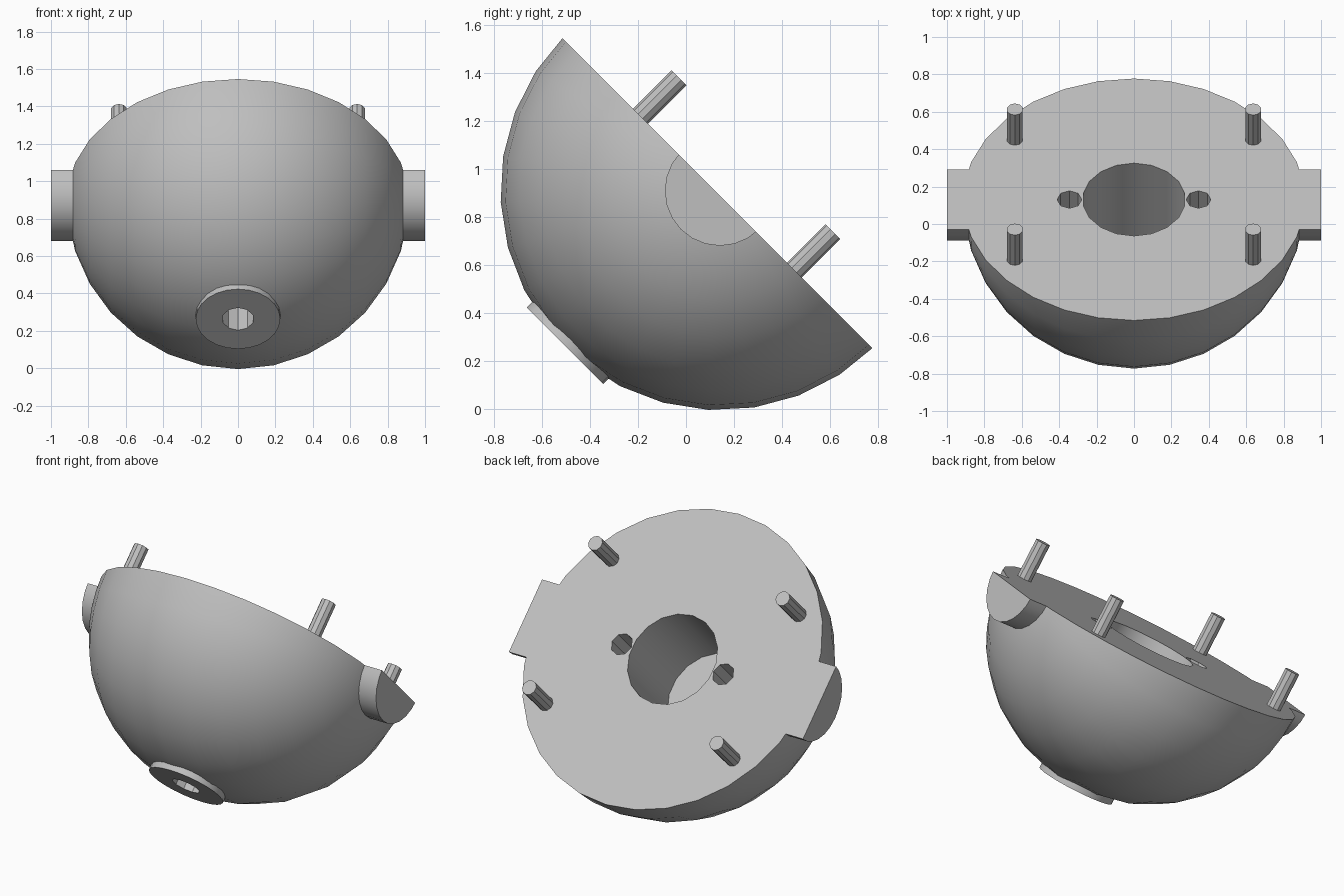
import bpy, bmesh, math
from mathutils import Matrix, Vector

if "Cube" in bpy.data.objects:
    bpy.data.objects.remove(bpy.data.objects["Cube"])

# One plain grey for everything
grey = bpy.data.materials.new("plain_grey")
grey.use_nodes = True
colour = (0.52, 0.52, 0.52, 1)
grey.diffuse_color = colour
grey.node_tree.nodes["Principled BSDF"].inputs["Base Color"].default_value = colour

# Local frame: the flat mounting face is z = 0, tilted 45 degrees towards the back
TILT = Matrix.Translation((0, 0.131, 0.9)) @ Matrix.Rotation(-math.pi / 4, 4, 'X')
RADIUS, LIFT, SEGMENTS = 0.916, 0.015, 30
AXLE_RADIUS = 0.23
BASE = -0.9


def finish(name, bm):
    bmesh.ops.recalc_face_normals(bm, faces=bm.faces)
    mesh = bpy.data.meshes.new(name)
    bm.to_mesh(mesh)
    bm.free()
    mesh.materials.append(grey)
    obj = bpy.data.objects.new(name, mesh)
    bpy.context.collection.objects.link(obj)
    obj.matrix_world = TILT
    return obj


def activate(obj):
    bpy.ops.object.select_all(action='DESELECT')
    obj.select_set(True)
    bpy.context.view_layer.objects.active = obj


def cylinder(bm, radius, start, end, x=0, y=0, sides=18, axis='Z'):
    """Cylinder from start to end along the chosen local axis."""
    place = Matrix.Translation((x, y, (start + end) / 2))
    if axis == 'X':
        place = (Matrix.Translation(((start + end) / 2, 0, LIFT))
                 @ Matrix.Rotation(math.pi / 2, 4, 'Y'))
    bmesh.ops.create_cone(bm, cap_ends=True, segments=sides, radius1=radius,
                          radius2=radius, depth=end - start, matrix=place)


def trim_top(bm):
    """Cut everything above the mounting face and close the cut."""
    geom = bm.verts[:] + bm.edges[:] + bm.faces[:]
    bmesh.ops.bisect_plane(bm, geom=geom, plane_co=(0, 0, 0), plane_no=(0, 0, 1),
                           clear_outer=True)
    bmesh.ops.holes_fill(bm, edges=bm.edges[:], sides=0)


def cut(obj, *shape, **options):
    """Subtract a cylinder from an object."""
    bm = bmesh.new()
    cylinder(bm, *shape, **options)
    cutter = finish("hole_cutter", bm)
    cutter.hide_render = True
    mod = obj.modifiers.new("hole", 'BOOLEAN')
    mod.operation = 'DIFFERENCE'
    mod.solver = 'EXACT'
    mod.object = cutter
    activate(obj)
    bpy.ops.object.modifier_apply(modifier=mod.name)
    bpy.data.objects.remove(cutter)


# Half-ball body, spun around the x axis with small flat poles
bm = bmesh.new()
step = 2 * math.pi / SEGMENTS
profile = [bm.verts.new((RADIUS * math.cos((i + 0.5) * step),
                         RADIUS * math.sin((i + 0.5) * step), 0))
           for i in range(SEGMENTS // 2)]
edges = [bm.edges.new(pair) for pair in zip(profile, profile[1:])]
bmesh.ops.spin(bm, geom=profile + edges, cent=(0, 0, 0), axis=(1, 0, 0),
               angle=2 * math.pi, steps=SEGMENTS)
bmesh.ops.remove_doubles(bm, verts=bm.verts[:], dist=0.0005)
bmesh.ops.holes_fill(bm, edges=bm.edges[:], sides=0)
bmesh.ops.translate(bm, verts=bm.verts[:], vec=Vector((0, 0, LIFT)))
trim_top(bm)
body = finish("half_ball_body", bm)

# Central pocket, two side screw holes and the bolt hole through the base
cut(body, 0.275, -0.55, 0.1)
for side in (-1, 1):
    cut(body, 0.066, -0.4, 0.1, x=side * 0.345, sides=8)
cut(body, 0.085, -1.1, -0.5, sides=10)

# Round washer face under the body
bm = bmesh.new()
cylinder(bm, 0.226, BASE, BASE + 0.06, sides=24)
washer = finish("base_washer", bm)
cut(washer, 0.085, -1.1, -0.5, sides=10)
parts = [body, washer]

# Axle stubs and mounting pins on both sides
for side, label in ((1, "left"), (-1, "right")):
    bm = bmesh.new()
    ends = sorted((side * 0.84, side * 1.0))
    cylinder(bm, AXLE_RADIUS, *ends, sides=24, axis='X')
    trim_top(bm)
    parts.append(finish(label + "_axle_stub", bm))
    for y, place in ((-0.454, "upper"), (0.454, "lower")):
        bm = bmesh.new()
        cylinder(bm, 0.044, -0.05, 0.228, x=side * 0.637, y=y, sides=10)
        parts.append(finish(f"{label}_{place}_pin", bm))

for part in parts:
    activate(part)
    bpy.ops.object.shade_smooth_by_angle(angle=math.radians(30))
